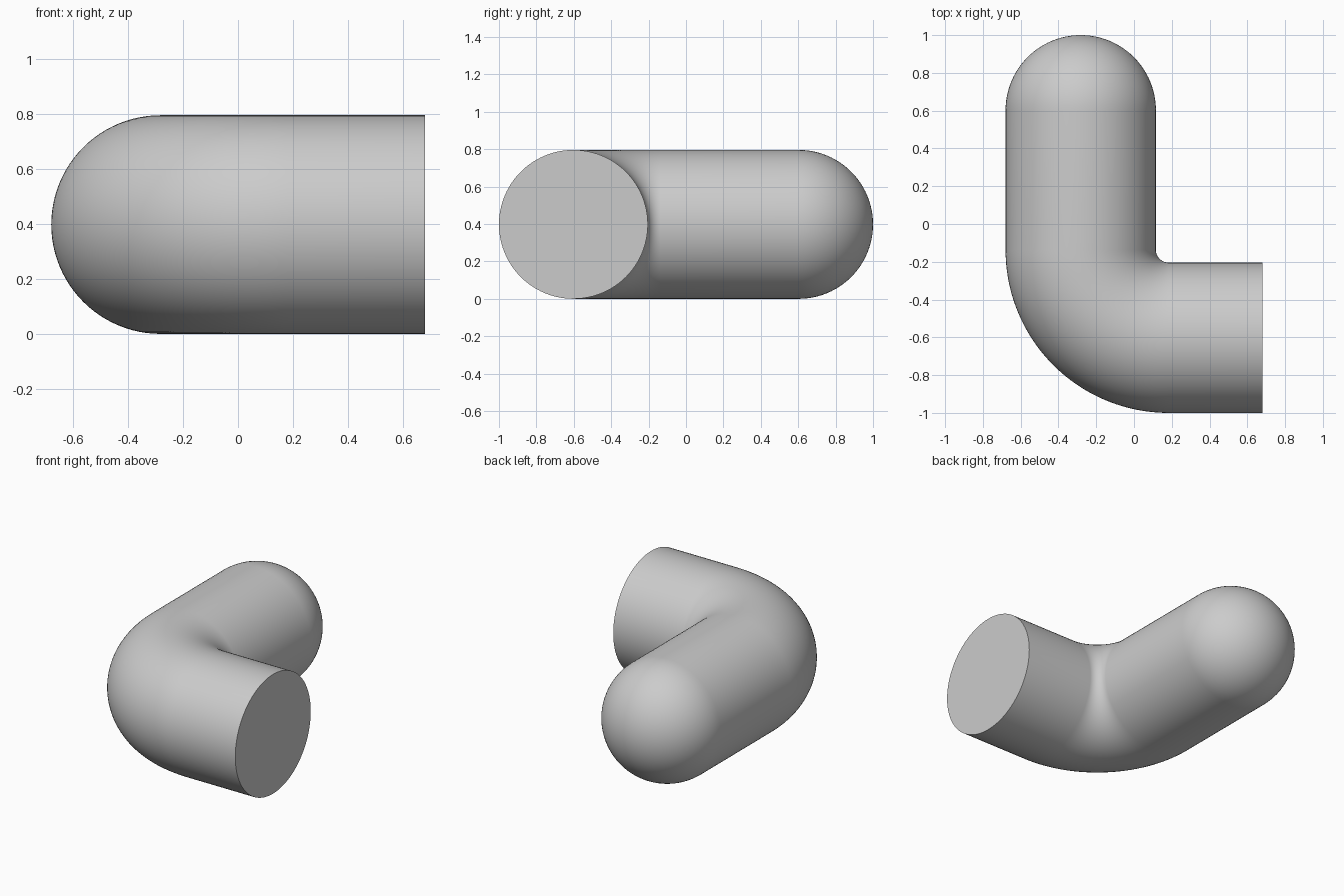
import bpy, bmesh, math
from mathutils import Vector

cube = bpy.data.objects.get("Cube")
if cube:
    bpy.data.objects.remove(cube, do_unlink=True)

R = 0.398            # pipe radius
BEND = 0.465         # centreline bend radius
SIDES = 96
AXIS_X, AXIS_Y = -0.282, -0.602
END_X, DOME_Y = 0.68, 0.602

grey = bpy.data.materials.new("light_grey")
grey.use_nodes = True
colour = (0.6, 0.6, 0.6, 1)
grey.diffuse_color = colour
grey.node_tree.nodes["Principled BSDF"].inputs["Base Color"].default_value = colour

# Stations along the pipe: centre, sideways direction, ring radius
stations = [(Vector((END_X, AXIS_Y, R)), Vector((0, -1, 0)), R)]
# Elbow
centre = Vector((AXIS_X + BEND, AXIS_Y + BEND, R))
for i in range(49):
    a = math.radians(90) * i / 48
    out = Vector((-math.sin(a), -math.cos(a), 0))
    stations.append((centre + out * BEND, out, R))
# Straight leg ending in a hemispherical dome
for i in range(24):
    a = math.radians(90) * i / 24
    stations.append((Vector((AXIS_X, DOME_Y + R * math.sin(a), R)),
                     Vector((-1, 0, 0)), R * math.cos(a)))

# Skin the rings
bm = bmesh.new()
rings = []
for pos, out, rad in stations:
    ring = []
    for k in range(SIDES):
        t = math.tau * k / SIDES
        ring.append(bm.verts.new(pos + out * rad * math.cos(t)
                                 + Vector((0, 0, rad * math.sin(t)))))
    rings.append(ring)
for a, b in zip(rings, rings[1:]):
    for k in range(SIDES):
        n = (k + 1) % SIDES
        bm.faces.new((a[k], a[n], b[n], b[k]))

# Flat end and dome tip
bm.faces.new(rings[0])
tip = bm.verts.new((AXIS_X, DOME_Y + R, R))
for k in range(SIDES):
    bm.faces.new((rings[-1][k], rings[-1][(k + 1) % SIDES], tip))
bmesh.ops.recalc_face_normals(bm, faces=bm.faces)

mesh = bpy.data.meshes.new("elbow_pipe")
bm.to_mesh(mesh)
bm.free()
mesh.materials.append(grey)
pipe = bpy.data.objects.new("elbow_pipe", mesh)
bpy.context.collection.objects.link(pipe)

# Smooth skin with a crisp flat end
bpy.context.view_layer.objects.active = pipe
pipe.select_set(True)
bpy.ops.object.shade_smooth_by_angle(angle=math.radians(35))
